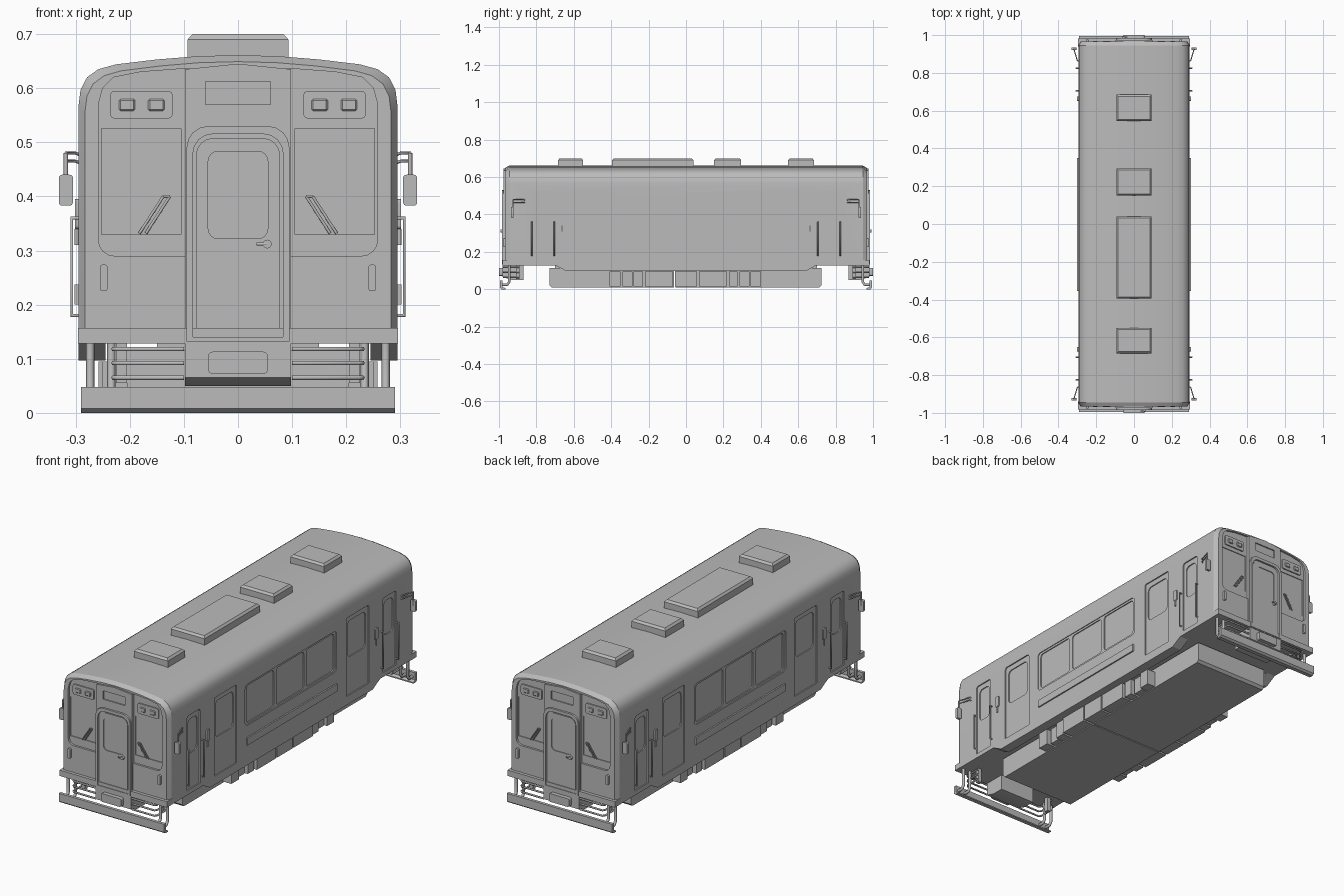
import bpy, bmesh, math
from mathutils import Vector

if "Cube" in bpy.data.objects:
    bpy.data.objects.remove(bpy.data.objects["Cube"], do_unlink=True)

paint = bpy.data.materials.new("plain_grey")
paint.use_nodes = True
GREY = (0.5, 0.5, 0.5, 1)
paint.diffuse_color = GREY
paint.node_tree.nodes["Principled BSDF"].inputs["Base Color"].default_value = GREY
end_parts = []


def add(name, data, end=False):
    data.materials.append(paint)
    ob = bpy.data.objects.new(name, data)
    bpy.context.collection.objects.link(ob)
    if end:
        end_parts.append(ob)
    return ob


def loft(name, rings, end=False, bevel=0):
    """Closed solid through equal-length rings of points."""
    bm = bmesh.new()
    loops = [[bm.verts.new(p) for p in r] for r in rings]
    n = len(loops[0])
    bm.faces.new(loops[0])
    bm.faces.new(loops[-1])
    for a, b in zip(loops, loops[1:]):
        for i in range(n):
            bm.faces.new((a[i], a[(i + 1) % n], b[(i + 1) % n], b[i]))
    bmesh.ops.recalc_face_normals(bm, faces=bm.faces)
    if bevel:
        bmesh.ops.bevel(bm, geom=bm.edges[:], offset=bevel, segments=1, affect='EDGES')
    me = bpy.data.meshes.new(name)
    bm.to_mesh(me)
    bm.free()
    return add(name, me, end)


def prism(name, pts, axis, a, b, end=False, bevel=0):
    """Extrude a 2D outline along x (points y,z) or y (points x,z)."""
    put = (lambda p, d: (d, p[0], p[1])) if axis == 'x' else (lambda p, d: (p[0], d, p[1]))
    return loft(name, [[put(p, d) for p in pts] for d in (a, b)], end, bevel)


def rect(u0, u1, v0, v1, top=0, bottom=0):
    """Rectangle outline with rounded top and bottom corners."""
    pts = []
    for u, v, r, su, sv, start in ((u1, v1, top, -1, -1, 0), (u0, v1, top, 1, -1, 90),
                                   (u0, v0, bottom, 1, 1, 180), (u1, v0, bottom, -1, 1, 270)):
        for k in range(5 if r else 1):
            t = math.radians(start + k * 22.5)
            pts.append((u + r * (su + math.cos(t)), v + r * (sv + math.sin(t))) if r else (u, v))
    return pts


def box(name, x0, x1, y0, y1, z0, z1, end=False, bevel=0):
    return prism(name, rect(x0, x1, z0, z1), 'y', y0, y1, end, bevel)


def tube(name, pts, r, end=False):
    cu = bpy.data.curves.new(name, 'CURVE')
    cu.dimensions = '3D'
    cu.bevel_depth, cu.bevel_resolution, cu.use_fill_caps = r, 1, True
    sp = cu.splines.new('POLY')
    sp.points.add(len(pts) - 1)
    for p, co in zip(sp.points, pts):
        p.co = (*co, 1)
    return add(name, cu, end)


def cut(target, cutter):
    m = target.modifiers.new("cut", 'BOOLEAN')
    m.operation, m.solver, m.object = 'DIFFERENCE', 'EXACT', cutter
    bpy.context.view_layer.objects.active = target
    bpy.ops.object.modifier_apply(modifier=m.name)
    bpy.data.objects.remove(cutter, do_unlink=True)


# Body shell with arched roof and slightly chamfered ends
half = [(.295, .128), (.295, .565), (.291, .597), (.279, .62), (.258, .635),
        (.225, .644), (.15, .653), (.075, .659)]
outline = half + [(0, .661)] + [(-x, z) for x, z in reversed(half)]
sections = ((-.967, .012), (-.945, 0), (.945, 0), (.967, .012))
body = loft("body_shell", [[(x * (1 - i / .295), y, z - (i if z > .5 else 0))
                            for x, z in outline] for y, i in sections])

# Recesses in the two ends: windscreen area
for s in (-1, 1):
    screen = [(.258, .57), (.25, .6), (.23, .62), (.18, .63), (.1, .636)]
    lower = rect(-.258, .258, .29, .4, 0, .03)[2:]
    pts = screen + [(-x, z) for x, z in reversed(screen)] + lower
    cut(body, prism("cutter", pts, 'y', s * .957, s * 1.0))
    for t in (-1, 1):
        a, b = sorted((t * .105, t * .252))
        cut(body, prism("cutter", rect(a, b, .33, .525), 'y', s * .953, s * 1.0))

# Recesses in the sides: passenger doors, crew doors and window band
for t in (-1, 1):
    for s in (-1, 1):
        for mid, w, z0, z1, d in ((.52, .088, .14, .53, .289), (.52, .07, .325, .505, .284),
                                  (.77, .052, .15, .52, .289), (.77, .036, .325, .495, .284)):
            r = .022 if d < .287 else .012
            cut(body, prism("cutter", rect(s * mid - w, s * mid + w, z0, z1, r, r if d < .287 else 0),
                            'x', t * d, t * .33))
    cut(body, prism("cutter", rect(-.365, .355, .295, .5, .02, .02), 'x', t * .291, t * .33))
    for k in (-1, 0, 1):
        c = -.005 + k * .236
        cut(body, prism("cutter", rect(c - .107, c + .107, .305, .49, .015, .015),
                        'x', t * .286, t * .33))

# Roof units
for i, (y0, y1) in enumerate(((-.685, -.55), (-.395, .04), (.15, .295), (.545, .685))):
    loft(f"roof_unit_{i + 1}", [[(x * (.093 - c), y, z) for x, y in
         ((-1, y0 + c), (1, y0 + c), (1, y1 - c), (-1, y1 - c))]
         for z, c in ((.64, 0), (.69, 0), (.7, .009))])

# Side skirts, trim strips, grab rails and door lock plates
for t, side in ((1, "left"), (-1, "right")):
    prism(f"{side}_skirt", [(-.7, .13), (-.64, .097), (.64, .097), (.7, .13)], 'x', t * .245, t * .295)
    prism(f"{side}_trim_strip", rect(-.355, .35, .2, .237), 'x', t * .29, t * .302)
    for s in (-1, 1):
        for y in (.705, .825):
            tube(f"{side}_grab_rail", [(t * .29, s * y, .18), (t * .307, s * y, .18),
                                       (t * .307, s * y, .36), (t * .29, s * y, .36)], .004)
        prism(f"{side}_lock_plate", rect(s * .663 - .012, s * .663 + .012, .34, .395, .006, .006),
              'x', t * .29, t * .301)
        tube(f"{side}_lock_bar", [(t * .298, s * .663, .34), (t * .298, s * .663, .31)], .004)

# Underframe tanks and equipment boxes
for y0, y1 in ((-.73, -.063), (-.057, .725)):
    lo = y0 + (.012 if y0 < -.5 else 0)
    hi = y1 - (.012 if y1 > .5 else 0)
    prism("underframe_tank", [(lo, .01), (hi, .01), (y1, .022), (y1, .115), (y0, .115), (y0, .022)],
          'x', -.205, .205)
box("floor_mount", -.15, .15, -.7, .7, .11, .135)
for t in (-1, 1):
    for y0, y1, x1 in ((-.41, -.35, .25), (-.34, -.285, .235), (-.28, -.23, .25), (-.22, -.07, .258),
                       (-.06, .06, .258), (.07, .22, .258), (.23, .275, .25), (.285, .34, .235),
                       (.345, .4, .25)):
        a, b = sorted((t * .2, t * x1))
        box("equipment_box", a, b, y0, y1, .015, .095)

# End beam and centre pillar
box("end_beam", -.296, .296, -.982, -.94, .128, .157, True)
pillar = prism("centre_pillar", [(-.098, .13), (.098, .13), (.098, .635), (0, .645), (-.098, .635)],
               'y', -.975, -.945, True)
cut(pillar, prism("cutter", rect(-.06, .06, .57, .612), 'y', -.969, -1.1))
frame = prism("door_frame", rect(-.095, .095, .132, .53, .04), 'y', -.985, -.965, True)
cut(frame, prism("cutter", rect(-.083, .083, .14, .515, .035), 'y', -.974, -1.1))
door = prism("end_door", rect(-.078, .078, .14, .508, .033), 'y', -.979, -.97, True)
cut(door, prism("cutter", rect(-.055, .055, .322, .483, .018, .018), 'y', -.975, -1.1))
prism("door_knob", rect(.046, .062, .304, .32, .0079, .0079), 'y', -.992, -.975, True)
tube("door_lever", [(.054, -.99, .312), (.034, -.99, .312)], .003, True)

for t, side in ((1, "left"), (-1, "right")):
    # Lamp panels, wipers and end grab handles
    a, b = sorted((t * .121, t * .236))
    prism(f"{side}_lamp_panel", rect(a, b, .544, .595, .008, .008), 'y', -.963, -.953, True)
    for x in (.151, .205):
        box(f"{side}_lamp", t * x - .015, t * x + .015, -.968, -.96, .558, .58, True, .003)
    for dx in (0, .012):
        tube(f"{side}_wiper", [(t * (.17 + dx), -.962, .332), (t * (.126 + dx), -.966, .4)], .003, True)
    tube(f"{side}_wiper_tip", [(t * .126, -.966, .4), (t * .138, -.966, .4)], .003, True)
    prism(f"{side}_end_handle", rect(t * .248 - .007, t * .248 + .007, .225, .274, .005, .005),
          'y', -.977, -.96, True)

    # Mirrors on brackets
    for z in (.465, .48):
        tube(f"{side}_mirror_bracket", [(t * .288, -.86, z - .005), (t * .3, -.865, z),
                                        (t * .318, -.925, z)], .003, True)
    tube(f"{side}_mirror_stem", [(t * .318, -.925, .48), (t * .318, -.925, .41)], .004, True)
    prism(f"{side}_mirror", rect(t * .318 - .013, t * .318 + .013, .383, .44, .006, .006),
          'y', -.935, -.922, True)

    # Bumper hangers and step rails
    for x in (.234, .273):
        tube(f"{side}_bumper_hanger", [(t * x, -.945, .13), (t * x, -.945, .04), (t * x, -.955, .025),
                                       (t * x, -.982, .025)], .008, True)
    for z in (.065, .092, .118):
        tube(f"{side}_step_rail", [(t * .1, -.975, z), (t * .222, -.975, z), (t * .23, -.965, z),
                                   (t * .23, -.89, z)], .0045, True)
    a, b = sorted((t * .205, t * .225))
    box(f"{side}_rail_support", a, b, -.91, -.89, .055, .13, True)

# Bumper with turned-back lower lip, and coupler housing
prism("bumper", [(-.995, .008), (-.985, 0), (-.965, 0), (-.965, .006), (-.98, .012),
                 (-.98, .048), (-.995, .048)], 'x', -.29, .29, True)
prism("coupler_housing", [(-.98, .065), (-.98, .13), (-.87, .13), (-.87, .05), (-.93, .05)],
      'x', -.098, .098, True)
prism("coupler_plate", rect(-.055, .055, .072, .113, .008, .008), 'y', -1.0, -.97, True)

# Smooth rounded surfaces, keep edges crisp
bpy.ops.object.select_all(action='DESELECT')
for ob in bpy.context.collection.objects:
    if ob.type == 'MESH' and ob.data.materials and ob.data.materials[0] == paint:
        ob.select_set(True)
bpy.context.view_layer.objects.active = body
bpy.ops.object.shade_smooth_by_angle(angle=math.radians(28))

# Repeat every end part on the other end
for ob in end_parts:
    twin = ob.copy()
    twin.name = "back_" + ob.name
    ob.name = "front_" + ob.name
    twin.rotation_euler.z = math.pi
    bpy.context.collection.objects.link(twin)
